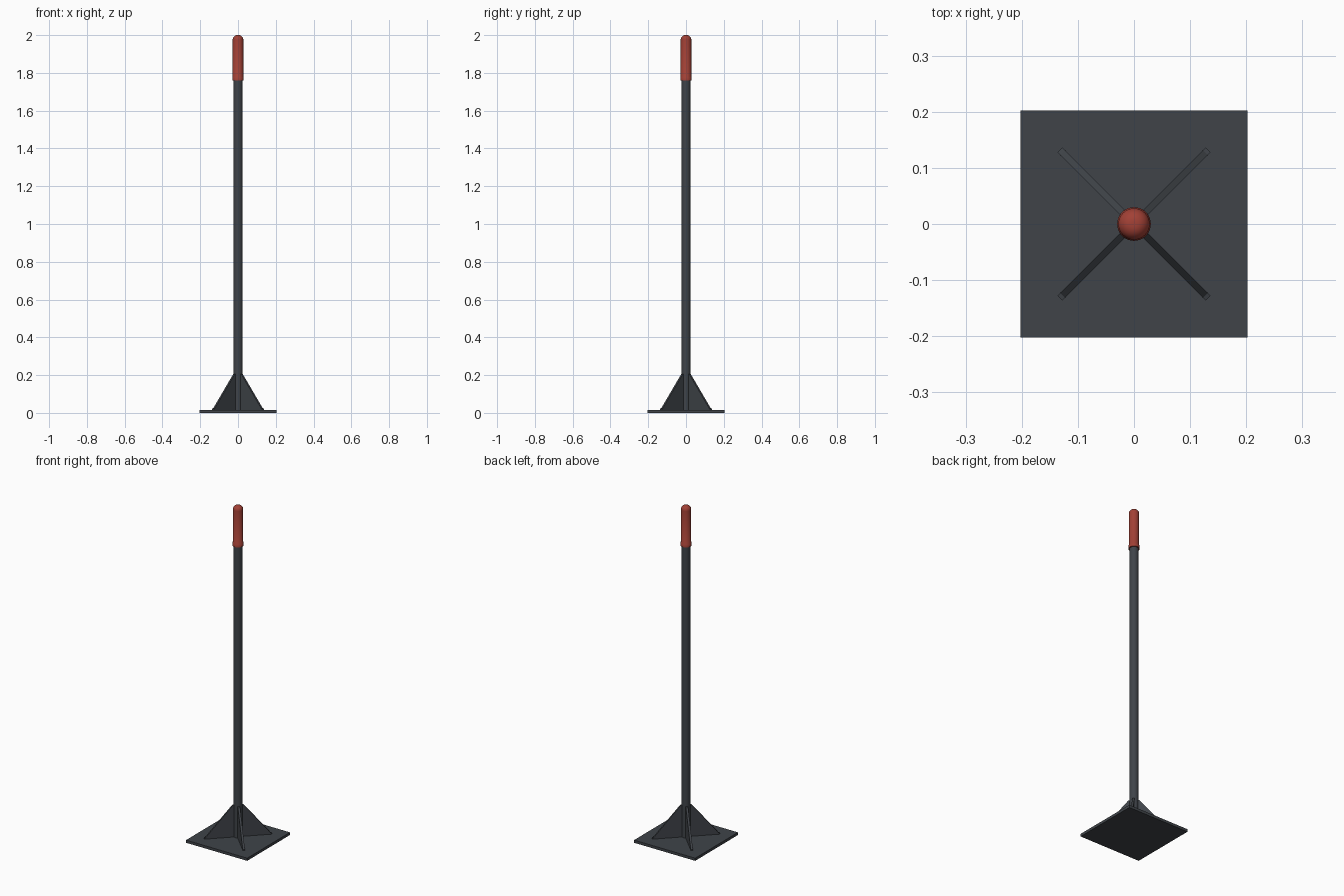
import bpy, bmesh, math
from mathutils import Matrix

if "Cube" in bpy.data.objects:
    bpy.data.objects.remove(bpy.data.objects["Cube"])


def material(name, rgb):
    m = bpy.data.materials.new(name)
    m.diffuse_color = (*rgb, 1)
    m.use_nodes = True
    m.node_tree.nodes["Principled BSDF"].inputs["Base Color"].default_value = m.diffuse_color
    return m


STEEL = material("dark_steel", (0.05, 0.057, 0.066))
RED = material("red_grip", (0.36, 0.052, 0.036))


def finish(name, bm, mat, smooth=False):
    bmesh.ops.recalc_face_normals(bm, faces=bm.faces)
    me = bpy.data.meshes.new(name)
    bm.to_mesh(me)
    bm.free()
    me.materials.append(mat)
    ob = bpy.data.objects.new(name, me)
    bpy.context.collection.objects.link(ob)
    if smooth:
        bpy.ops.object.select_all(action='DESELECT')
        ob.select_set(True)
        bpy.context.view_layer.objects.active = ob
        bpy.ops.object.shade_smooth_by_angle(angle=math.radians(35))
    return ob


def lathe(name, profile, mat, steps=32):
    """Spin a closed (radius, height) profile around z."""
    bm = bmesh.new()
    vs = [bm.verts.new((r, 0, z)) for r, z in profile]
    es = [bm.edges.new(p) for p in zip(vs, vs[1:])]
    bmesh.ops.spin(bm, geom=vs + es, cent=(0, 0, 0), axis=(0, 0, 1),
                   angle=math.tau, steps=steps)
    bmesh.ops.remove_doubles(bm, verts=bm.verts, dist=1e-5)
    return finish(name, bm, mat, True)


# Square base plate
bm = bmesh.new()
bmesh.ops.create_cube(bm, size=1, matrix=Matrix.Translation((0, 0, 0.008))
                      @ Matrix.Diagonal((0.405, 0.405, 0.016, 1)))
finish("base_plate", bm, STEEL)

# Upright pole
lathe("pole", [(0, 0.016), (0.024, 0.016), (0.024, 1.9), (0, 1.9)], STEEL)

# Rounded grip cap with a small lip at its lower end
R, ROUND = 0.028, 0.024
dome = [(R - ROUND + ROUND * math.cos(a), 2 - ROUND + ROUND * math.sin(a))
        for a in (math.pi / 2 * i / 8 for i in range(9))]
lathe("grip_cap", [(0, 1.76), (0.030, 1.76), (0.030, 1.777), (R, 1.78)]
      + dome + [(0, 2)], RED)

# Four diagonal gussets bracing the pole
GUSSET = [(0.015, 0.014), (0.187, 0.014), (0.187, 0.022),
          (0.180, 0.024), (0.030, 0.205), (0.015, 0.205)]
for i in range(4):
    bm = bmesh.new()
    face = bm.faces.new([bm.verts.new((x, -0.006, z)) for x, z in GUSSET])
    ext = bmesh.ops.extrude_face_region(bm, geom=[face])["geom"]
    bmesh.ops.translate(bm, vec=(0, 0.012, 0),
                        verts=[v for v in ext if isinstance(v, bmesh.types.BMVert)])
    bmesh.ops.rotate(bm, verts=bm.verts, cent=(0, 0, 0),
                     matrix=Matrix.Rotation(math.radians(45 + 90 * i), 3, 'Z'))
    finish(f"gusset_{i + 1}", bm, STEEL)
